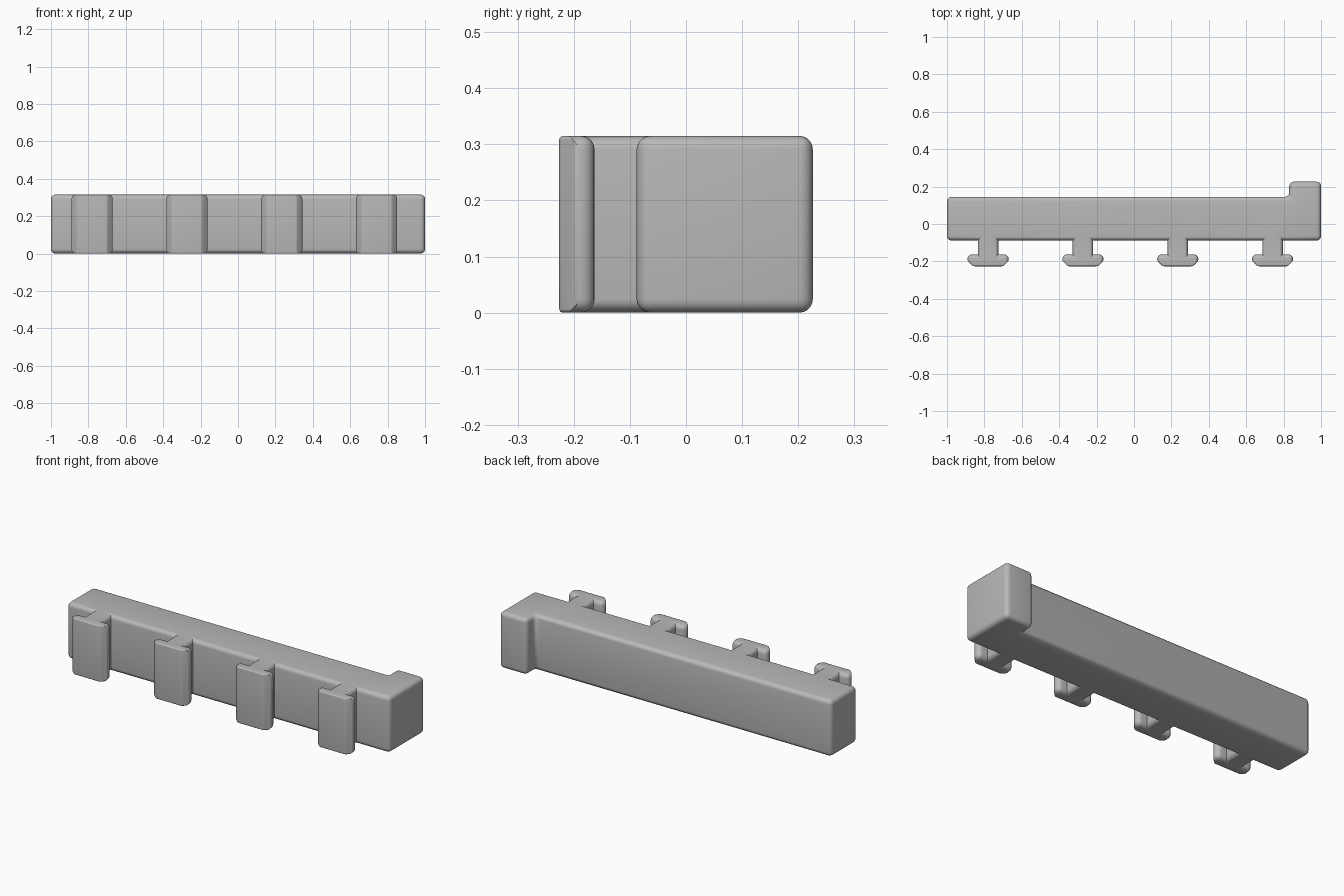
import bpy, bmesh, math

if "Cube" in bpy.data.objects:
    bpy.data.objects.remove(bpy.data.objects["Cube"], do_unlink=True)

HEIGHT = 0.315
ROUND = 0.024
FRONT, BACK, HOOK_BACK = -0.088, 0.145, 0.226
FOOT_BACK, FOOT_SIDE, FOOT_FRONT = -0.163, -0.197, -0.226
SOFT, SMALL, CRISP = 1.0, 0.3, 0.0   # share of the full edge rounding

grey = bpy.data.materials.new("light grey")
grey.use_nodes = True
colour = (0.48, 0.48, 0.48, 1)
grey.diffuse_color = colour
grey.node_tree.nodes["Principled BSDF"].inputs["Base Color"].default_value = colour

# Outline from above: (x, y, rounding of the upright edge)
outline = [(-1, FRONT, SOFT)]
half_t = [(0.055, FRONT, CRISP), (0.055, FOOT_BACK, CRISP), (0.11, FOOT_BACK, SOFT),
          (0.11, FOOT_SIDE, SMALL), (0.08, FOOT_FRONT, SMALL)]
for i in range(4):
    cx = -0.78 + i * 0.507
    outline += [(cx - x, y, w) for x, y, w in half_t]
    outline += [(cx + x, y, w) for x, y, w in reversed(half_t)]
outline += [(1, FRONT, SOFT), (1, HOOK_BACK, SOFT), (0.83, HOOK_BACK, SOFT),
            (0.83, BACK, SOFT), (-1, BACK, SOFT)]

# Extrude the outline and mark how round each edge is
bm = bmesh.new()
weight = bm.edges.layers.float.new("bevel_weight_edge")
low = [bm.verts.new((x, y, 0)) for x, y, w in outline]
high = [bm.verts.new((x, y, HEIGHT)) for x, y, w in outline]
bm.faces.new(list(reversed(low)))
bm.faces.new(high)
count = len(outline)
for i in range(count):
    j = (i + 1) % count
    bm.faces.new((low[i], low[j], high[j], high[i]))
for i, (x, y, w) in enumerate(outline):
    j = (i + 1) % count
    bm.edges.get((low[i], high[i]))[weight] = w
    on_front = min(y, outline[j][1]) < FOOT_SIDE - 0.001
    for ring in (low, high):
        bm.edges.get((ring[i], ring[j]))[weight] = SMALL if on_front else SOFT
bmesh.ops.recalc_face_normals(bm, faces=bm.faces)

mesh = bpy.data.meshes.new("hooked_rail")
bm.to_mesh(mesh)
bm.free()
mesh.materials.append(grey)
rail = bpy.data.objects.new("hooked_rail", mesh)
bpy.context.collection.objects.link(rail)

# Rounded edges
bevel = rail.modifiers.new("rounded_edges", "BEVEL")
bevel.limit_method = "WEIGHT"
bevel.width = ROUND
bevel.segments = 5
bevel.use_clamp_overlap = False

bpy.ops.object.select_all(action="DESELECT")
rail.select_set(True)
bpy.context.view_layer.objects.active = rail
bpy.ops.object.modifier_apply(modifier=bevel.name)
bpy.ops.object.shade_smooth_by_angle(angle=math.radians(30))
